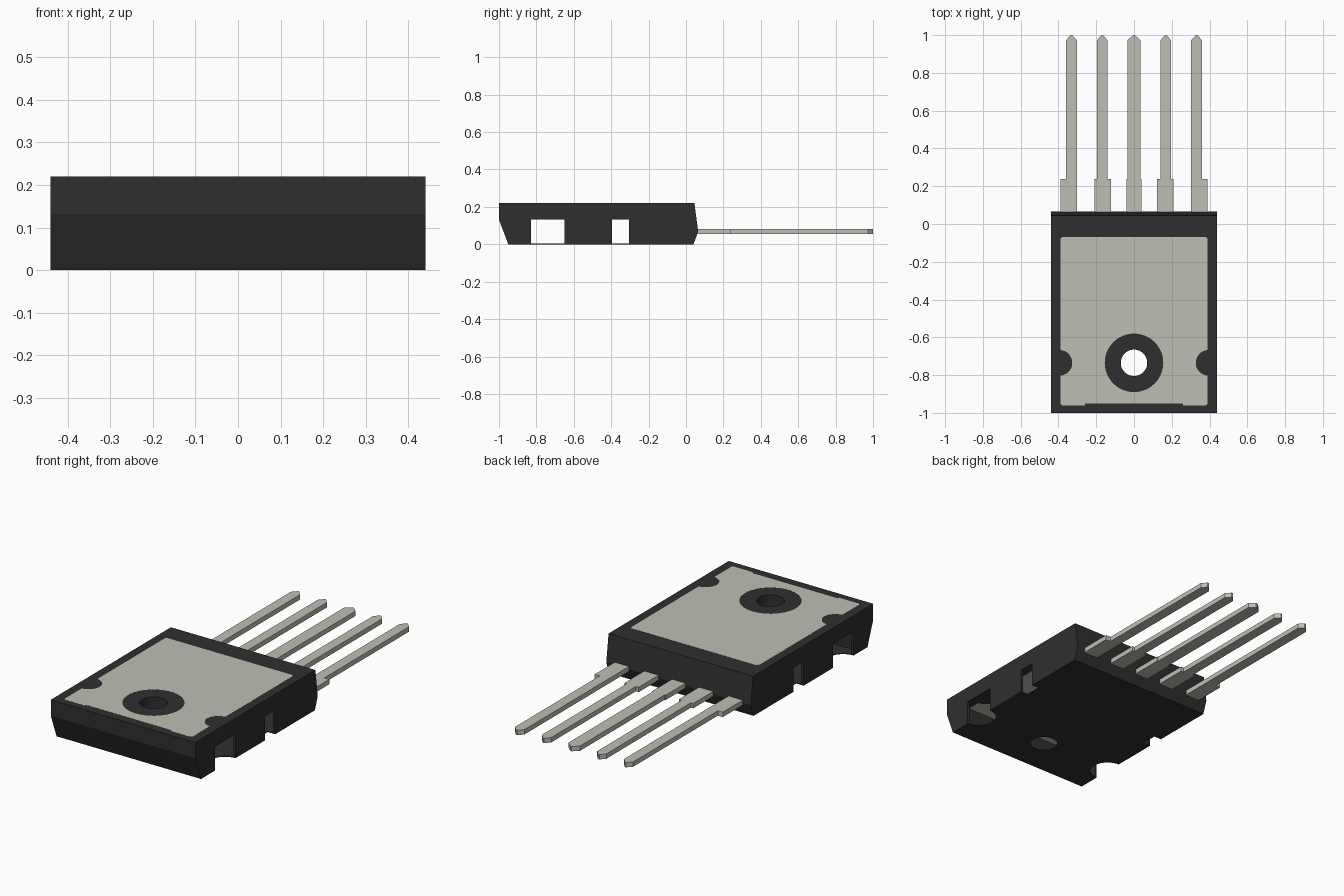
import bpy
import bmesh
import math

if "Cube" in bpy.data.objects:
    bpy.data.objects.remove(bpy.data.objects["Cube"], do_unlink=True)


def material(name, rgb, rough):
    m = bpy.data.materials.new(name)
    m.use_nodes = True
    m.diffuse_color = (*rgb, 1)
    bsdf = m.node_tree.nodes["Principled BSDF"]
    bsdf.inputs["Base Color"].default_value = (*rgb, 1)
    bsdf.inputs["Roughness"].default_value = rough
    return m


BLACK = material("black_plastic", (0.028, 0.028, 0.028), 0.6)
METAL = material("tinned_metal", (0.52, 0.52, 0.46), 0.5)


def prism(name, points, direction, mat):
    """Close a 3D outline into a face and sweep it along a direction."""
    bm = bmesh.new()
    face = bm.faces.new([bm.verts.new(p) for p in points])
    ext = bmesh.ops.extrude_face_region(bm, geom=[face])
    moved = [v for v in ext["geom"] if isinstance(v, bmesh.types.BMVert)]
    bmesh.ops.translate(bm, verts=moved, vec=direction)
    bmesh.ops.recalc_face_normals(bm, faces=bm.faces)
    mesh = bpy.data.meshes.new(name)
    bm.to_mesh(mesh)
    bm.free()
    mesh.materials.append(mat)
    obj = bpy.data.objects.new(name, mesh)
    bpy.context.collection.objects.link(obj)
    return obj


def flat(name, outline, z0, z1, mat):
    return prism(name, [(x, y, z0) for x, y in outline], (0, 0, z1 - z0), mat)


def box(x0, x1, y0, y1):
    return [(x0, y0), (x1, y0), (x1, y1), (x0, y1)]


def circle(x, y, r, n=48):
    return [(x + r * math.cos(2 * math.pi * i / n),
             y + r * math.sin(2 * math.pi * i / n)) for i in range(n)]


def cut(obj, outline, z0, z1):
    """Subtract an upright prism and discard the cutter."""
    cutter = flat("cutter", outline, z0, z1, obj.data.materials[0])
    cutter.hide_render = True
    mod = obj.modifiers.new("cut", 'BOOLEAN')
    mod.operation = 'DIFFERENCE'
    mod.solver = 'EXACT'
    mod.object = cutter
    bpy.context.view_layer.objects.active = obj
    bpy.ops.object.modifier_apply(modifier=mod.name)
    bpy.data.objects.remove(cutter, do_unlink=True)


HOLE_Y = -0.735

# Moulded package: side profile swept across the width
profile = [(-1, 0.22), (0.045, 0.22), (0.065, 0.068),
           (0.04, 0), (-0.95, 0), (-1, 0.132)]
body = prism("package_body", [(-0.44, y, z) for y, z in profile],
             (0.88, 0, 0), BLACK)

# Hollow underside cavity, mounting hole and edge notches
cut(body, box(-0.428, 0.428, -0.88, -0.02), 0.004, 0.132)
cut(body, circle(0, HOLE_Y, 0.07), -0.1, 0.4)
for s in (-1, 1):
    cut(body, circle(s * 0.44, -0.74, 0.09), -0.1, 0.132)
    cut(body, box(s * 0.44 - 0.045, s * 0.44 + 0.045, -0.395, -0.305),
        -0.1, 0.132)

# Exposed heat spreader with small chamfers and a stepped front edge
half = [(0.26, -0.95), (0.26, -0.96), (0.38, -0.96), (0.39, -0.95),
        (0.39, -0.08), (0.38, -0.07)]
outline = half + [(-x, y) for x, y in reversed(half)]
spreader = flat("heat_spreader", outline, 0.1315, 0.2205, METAL)
cut(spreader, circle(0, HOLE_Y, 0.155), 0, 0.4)
for s in (-1, 1):
    cut(spreader, circle(s * 0.395, HOLE_Y, 0.068), 0, 0.4)

# Leads: wide shoulder, narrow pin, pointed tip
leads = [(-0.39, -0.303, -0.36, -0.303),
         (-0.21, -0.123, -0.196, -0.14),
         (-0.041, 0.041, -0.035, 0.035),
         (0.123, 0.21, 0.14, 0.196),
         (0.303, 0.39, 0.303, 0.36)]
for i, (w0, w1, n0, n1) in enumerate(leads):
    pts = [(w0, 0.0), (w1, 0.0), (w1, 0.237)]
    if n1 != w1:
        pts.append((n1, 0.237))
    pts += [(n1, 0.973), ((n0 + n1) / 2 + 0.004, 1.0),
            ((n0 + n1) / 2 - 0.004, 1.0), (n0, 0.973)]
    if n0 != w0:
        pts.append((n0, 0.237))
    pts.append((w0, 0.237))
    if n0 == w0:
        pts.pop()
    flat(f"lead_{i + 1}", pts, 0.055, 0.082, METAL)

# Smooth the round walls while keeping the hard edges crisp
for obj in (body, spreader):
    bpy.ops.object.select_all(action='DESELECT')
    obj.select_set(True)
    bpy.context.view_layer.objects.active = obj
    bpy.ops.object.shade_smooth_by_angle(angle=math.radians(15))
